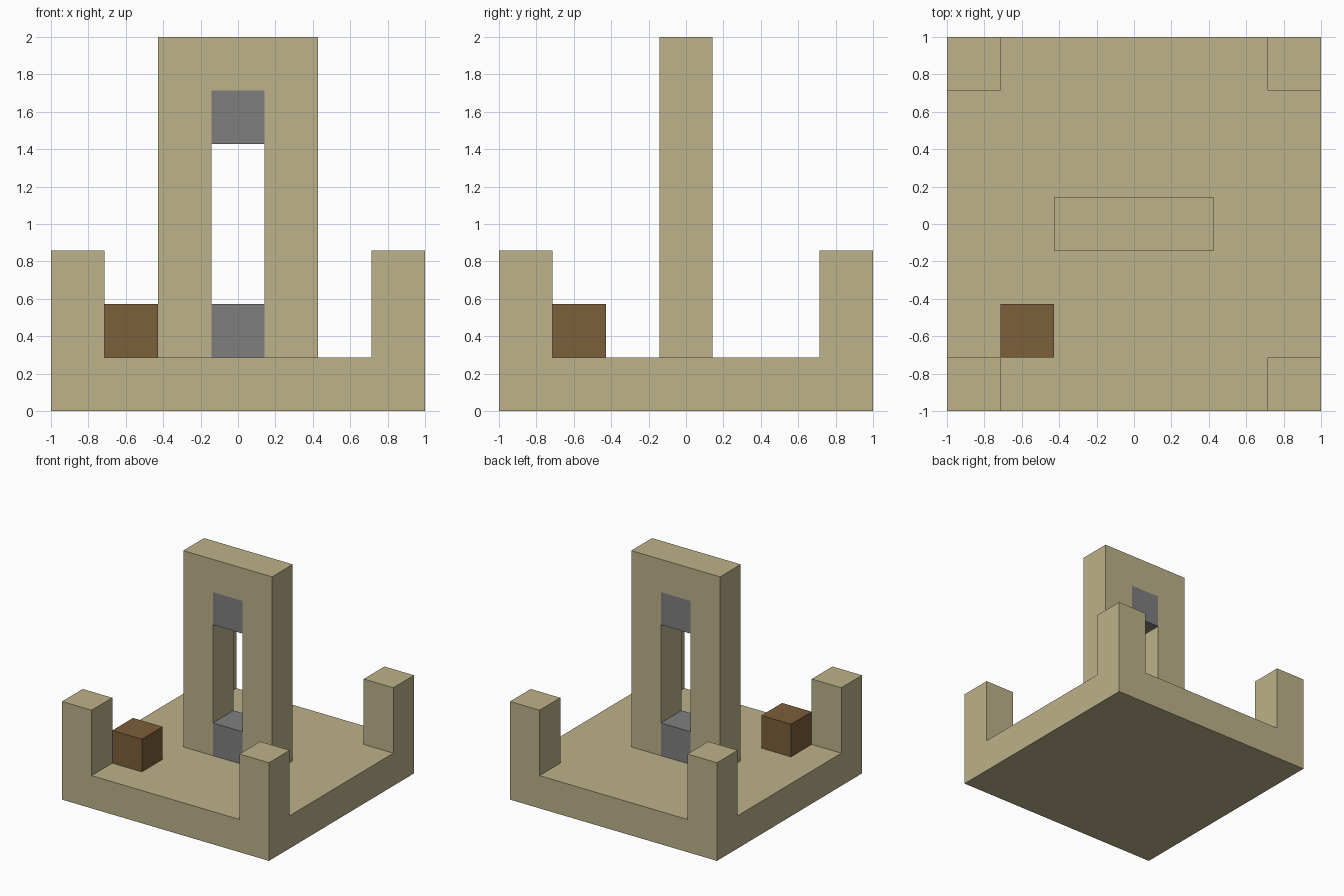
import bpy
import bmesh
from mathutils import Matrix, Vector

U = 2 / 7  # one block of the model

if "Cube" in bpy.data.objects:
    bpy.data.objects.remove(bpy.data.objects["Cube"])


def make_material(name, rgb):
    mat = bpy.data.materials.new(name)
    mat.use_nodes = True
    mat.diffuse_color = (*rgb, 1)
    mat.node_tree.nodes["Principled BSDF"].inputs["Base Color"].default_value = (*rgb, 1)
    return mat


sand = make_material("sand stone", (0.503, 0.445, 0.254))
grey = make_material("grey stone", (0.212, 0.212, 0.212))
brown = make_material("brown wood", (0.202, 0.112, 0.042))


def add_object(name, bm, mat):
    bmesh.ops.recalc_face_normals(bm, faces=bm.faces[:])
    mesh = bpy.data.meshes.new(name)
    bm.to_mesh(mesh)
    bm.free()
    mesh.materials.append(mat)
    obj = bpy.data.objects.new(name, mesh)
    bpy.context.collection.objects.link(obj)


def box(center, size):
    """Box in block units."""
    bm = bmesh.new()
    bmesh.ops.create_cube(bm, size=1, matrix=Matrix.Translation(Vector(center) * U)
                          @ Matrix.Diagonal((*(Vector(size) * U), 1)))
    return bm


# Base slab with a post raised from each corner
bm = box((0, 0, 0.5), (7, 7, 1))
for axis in (Vector((1, 0, 0)), Vector((0, 1, 0))):
    for side in (-2.5, 2.5):
        bmesh.ops.bisect_plane(bm, geom=bm.verts[:] + bm.edges[:] + bm.faces[:],
                               plane_co=axis * side * U, plane_no=axis)
corners = []
for f in bm.faces:
    c = f.calc_center_median() / U
    if c.z > 0.99 and abs(c.x) > 2.5 and abs(c.y) > 2.5:
        corners.append(f)
raised = bmesh.ops.extrude_discrete_faces(bm, faces=corners)["faces"]
bmesh.ops.translate(bm, vec=(0, 0, 2 * U), verts=[v for f in raised for v in f.verts])
bmesh.ops.remove_doubles(bm, verts=bm.verts[:], dist=0.0001)
bmesh.ops.dissolve_limit(bm, angle_limit=0.01, verts=bm.verts[:], edges=bm.edges[:])
add_object("base_with_corner_posts", bm, sand)

# Tall arch: profile extruded from front to back
profile = [(-1.5, 1), (-1.5, 7), (1.5, 7), (1.5, 1),
           (0.5, 1), (0.5, 6), (-0.5, 6), (-0.5, 1)]
bm = bmesh.new()
face = bm.faces.new([bm.verts.new((x * U, -U / 2, z * U)) for x, z in profile])
back = bmesh.ops.extrude_face_region(bm, geom=[face])["geom"]
bmesh.ops.translate(bm, vec=(0, U, 0),
                    verts=[g for g in back if isinstance(g, bmesh.types.BMVert)])
if not face.is_valid or len(bm.faces) < len(profile) + 2:
    bm.faces.new([v for v in bm.verts if v.co.y < 0])
add_object("arch", bm, sand)

# Blocks set in the arch opening, and the loose block beside it
for name, center, mat in (("lower_arch_block", (0, 0, 1.5), grey),
                          ("upper_arch_block", (0, 0, 5.5), grey),
                          ("loose_block", (-2, -2, 1.5), brown)):
    add_object(name, box(center, (1, 1, 1)), mat)
